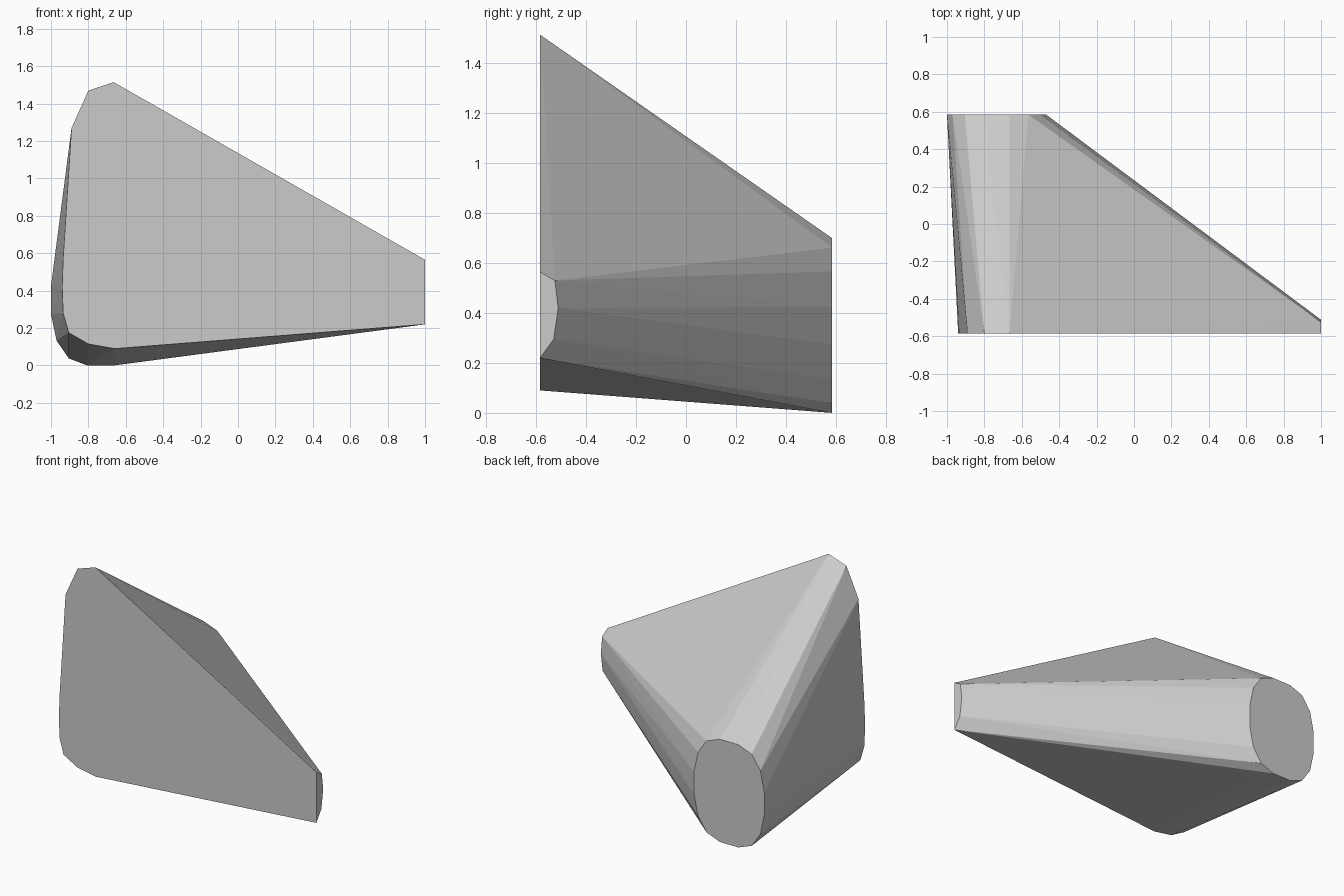
import bpy
import bmesh
import math

default_cube = bpy.data.objects.get("Cube")
if default_cube:
    bpy.data.objects.remove(default_cube, do_unlink=True)


def make_material(name, colour):
    material = bpy.data.materials.new(name)
    material.use_nodes = True
    material.diffuse_color = colour
    shader = next(n for n in material.node_tree.nodes if n.type == "BSDF_PRINCIPLED")
    shader.inputs["Base Color"].default_value = colour
    return material


def make_hull(name, points, material):
    """Stretch a faceted skin over the end profiles, merging flat areas."""
    bm = bmesh.new()
    for point in points:
        bm.verts.new(point)
    result = bmesh.ops.convex_hull(bm, input=bm.verts)
    loose = [v for v in bm.verts if not v.link_faces]
    bmesh.ops.delete(bm, geom=loose, context="VERTS")
    bmesh.ops.dissolve_limit(bm, angle_limit=math.radians(0.5),
                             verts=bm.verts, edges=bm.edges)
    bmesh.ops.recalc_face_normals(bm, faces=bm.faces)
    mesh = bpy.data.meshes.new(name)
    bm.to_mesh(mesh)
    bm.free()
    mesh.materials.append(material)
    obj = bpy.data.objects.new(name, mesh)
    bpy.context.collection.objects.link(obj)
    return obj


grey = make_material("light grey", (0.6, 0.6, 0.6, 1.0))
front, back, side = -0.585, 0.585, 1.0

# Large flat front profile (x, z)
front_profile = [(-0.89, 1.27), (-0.80, 1.47), (-0.665, 1.515), (-0.66, 0.09),
                 (-0.80, 0.115), (-0.905, 0.175), (-0.935, 0.28),
                 (-0.94, 0.42), (-0.935, 0.57)]

# Small cut end on the left side (y, z)
side_profile = [(front, 0.565), (-0.525, 0.53), (-0.512, 0.42),
                (-0.53, 0.295), (front, 0.22)]

# Rounded back end, mirrored from one quarter (x, z offsets)
quarter = [(0.07, 0.35), (0.17, 0.312), (0.235, 0.217), (0.265, 0.075)]
centre_x, centre_z = -0.735, 0.35

points = [(x, front, z) for x, z in front_profile]
points += [(side, y, z) for y, z in side_profile]
points += [(centre_x + sx * x, back, centre_z + sz * z)
           for x, z in quarter for sx in (-1, 1) for sz in (-1, 1)]

make_hull("wedge_body", points, grey)
